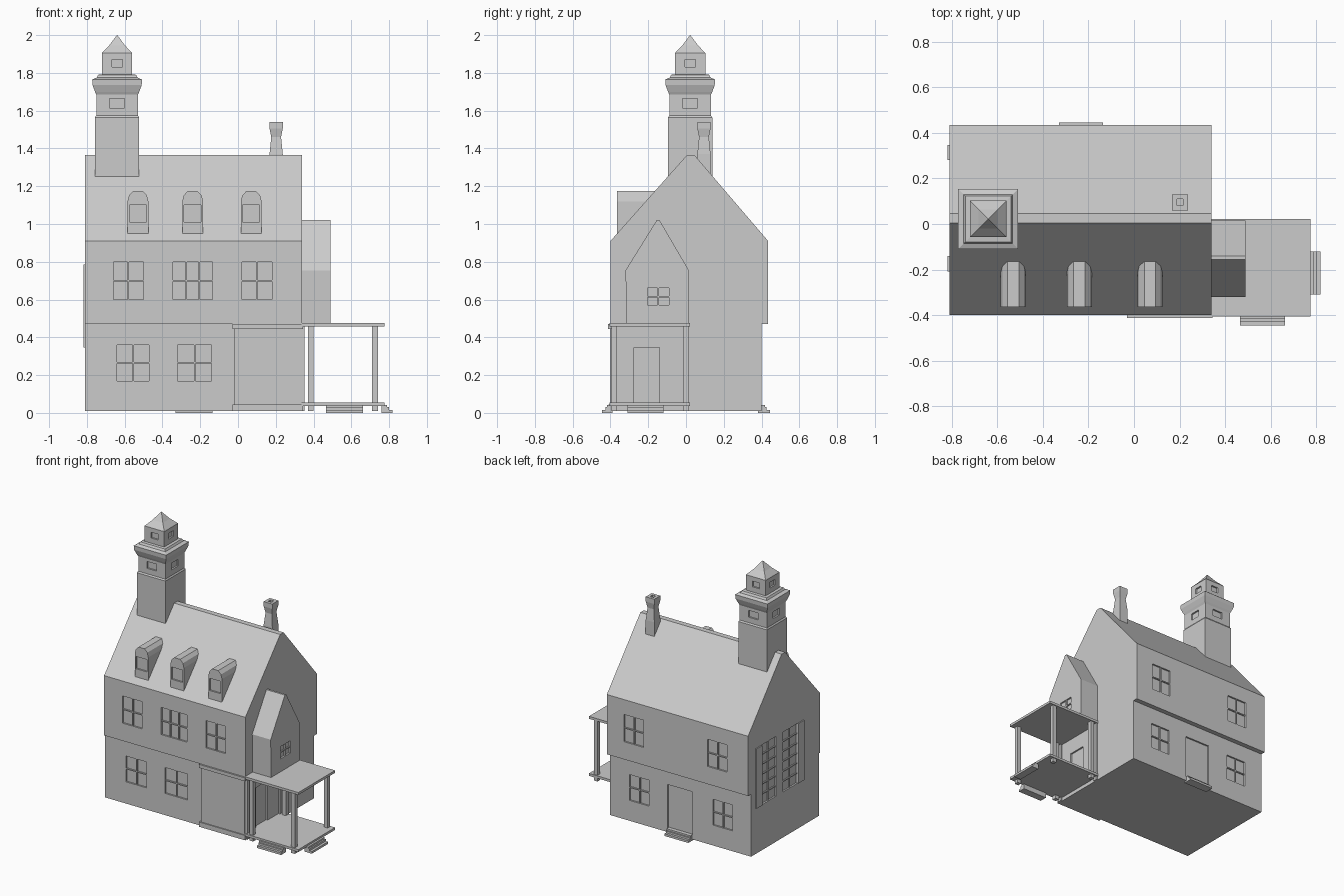
import bpy, bmesh

if "Cube" in bpy.data.objects:
    bpy.data.objects.remove(bpy.data.objects["Cube"])

mat = bpy.data.materials.new("plain_grey")
mat.diffuse_color = (0.6, 0.6, 0.6, 1)
mat.use_nodes = True
mat.node_tree.nodes["Principled BSDF"].inputs["Base Color"].default_value = mat.diffuse_color


def finish(name, bm):
    bmesh.ops.recalc_face_normals(bm, faces=bm.faces)
    me = bpy.data.meshes.new(name)
    bm.to_mesh(me)
    bm.free()
    me.materials.append(mat)
    ob = bpy.data.objects.new(name, me)
    bpy.context.collection.objects.link(ob)
    return ob


def boxes(name, items):
    """One object from boxes (x0, x1, y0, y1, z0, z1)."""
    bm = bmesh.new()
    for x0, x1, y0, y1, z0, z1 in items:
        vs = bmesh.ops.create_cube(bm, size=1)["verts"]
        for v in vs:
            v.co = (x1 if v.co.x > 0 else x0, y1 if v.co.y > 0 else y0, z1 if v.co.z > 0 else z0)
    return finish(name, bm)


def prism(name, pts, axis, a, b):
    """Profile of (u, z) points extruded along the x or y axis."""
    bm = bmesh.new()
    place = (lambda u, z, d: (d, u, z)) if axis == "x" else (lambda u, z, d: (u, d, z))
    lo = [bm.verts.new(place(u, z, a)) for u, z in pts]
    hi = [bm.verts.new(place(u, z, b)) for u, z in pts]
    bm.faces.new(lo)
    bm.faces.new(hi)
    for i in range(len(pts)):
        j = (i + 1) % len(pts)
        bm.faces.new((lo[i], lo[j], hi[j], hi[i]))
    return finish(name, bm)


def square_loft(name, cx, cy, rings):
    """Stack of square rings (half width, z)."""
    bm = bmesh.new()
    loops = [[bm.verts.new((cx + sx * h, cy + sy * h, z))
              for sx, sy in ((-1, -1), (1, -1), (1, 1), (-1, 1))] for h, z in rings]
    bm.faces.new(loops[0])
    bm.faces.new(loops[-1])
    for p, q in zip(loops, loops[1:]):
        for i in range(4):
            j = (i + 1) % 4
            bm.faces.new((p[i], p[j], q[j], q[i]))
    return finish(name, bm)


bars = []


def window(axis, wall, s, a0, a1, z0, z1, cols=2, rows=2, depth=0.012, w=0.008):
    """Recess cutter for a wall facing s along axis; adds the glazing bars."""
    def make(d0, d1, u0, u1, v0, v1):
        d0, d1 = sorted((d0, d1))
        return (d0, d1, u0, u1, v0, v1) if axis == "x" else (u0, u1, d0, d1, v0, v1)
    back, front = wall - s * (depth + 0.003), wall - s * 0.003
    for i in range(1, cols):
        u = a0 + (a1 - a0) * i / cols
        bars.append(make(back, front, u - w / 2, u + w / 2, z0, z1))
    for i in range(1, rows):
        v = z0 + (z1 - z0) * i / rows
        bars.append(make(back, front, a0, a1, v - w / 2, v + w / 2))
    return make(wall + s * 0.02, wall - s * depth, a0, a1, z0, z1)


def carve(ob, cutters):
    cut = boxes("recess_cutter", cutters)
    m = ob.modifiers.new("recess", "BOOLEAN")
    m.operation, m.solver, m.object = "DIFFERENCE", "EXACT", cut
    bpy.context.view_layer.update()
    dg = bpy.context.evaluated_depsgraph_get()
    me = bpy.data.meshes.new_from_object(ob.evaluated_get(dg))
    ob.modifiers.clear()
    ob.data = me
    bpy.data.objects.remove(cut)


# House body with gable roof
house = prism("house_body", [(-0.39, 0.01), (0.40, 0.01), (0.40, 0.47), (0.435, 0.47),
                             (0.435, 0.91), (0.045, 1.365), (0.005, 1.365), (-0.40, 0.91),
                             (-0.40, 0.47), (-0.39, 0.47)], "x", -0.81, 0.34)
cuts = []
# front windows
for a0, a1, c in ((-0.66, -0.50, 2), (-0.345, -0.135, 3), (0.02, 0.18, 2)):
    cuts.append(window("y", -0.40, -1, a0, a1, 0.60, 0.80, c))
for a0, a1 in ((-0.64, -0.47), (-0.32, -0.14)):
    cuts.append(window("y", -0.39, -1, a0, a1, 0.17, 0.36))
# back windows and door
for a0, a1 in ((-0.64, -0.48), (0.04, 0.20)):
    cuts.append(window("y", 0.435, 1, a0, a1, 0.60, 0.80))
for a0, a1 in ((-0.66, -0.50), (0.02, 0.18)):
    cuts.append(window("y", 0.40, 1, a0, a1, 0.16, 0.35))
cuts.append(window("y", 0.40, 1, -0.335, -0.13, 0.04, 0.36, 1, 1))
# tall left side windows, porch door
for a0, a1 in ((0.11, 0.28), (-0.14, 0.03)):
    cuts.append(window("x", -0.81, -1, a0, a1, 0.345, 0.785, 2, 6))
cuts.append(window("x", 0.34, 1, -0.275, -0.14, 0.055, 0.345, 1, 1))
carve(house, cuts)
boxes("side_shutters", [(-0.818, -0.805, y, y + 0.067, 0.345, 0.785) for y in (0.28, -0.208)])

# Dormers with faceted arched tops
for n, x in enumerate((-0.53, -0.24, 0.07)):
    half = [(0.055, 0.95), (0.055, 1.12), (0.047, 1.152), (0.025, 1.175)]
    d = prism(f"dormer_{n + 1}", [(x + u, z) for u, z in half] + [(x - u, z) for u, z in half[::-1]],
              "y", -0.365, -0.13)
    carve(d, [window("y", -0.365, -1, x - 0.045, x + 0.045, 1.01, 1.10, 1, 1)])

# Square tower with flared cornice and peaked cap
TX, TY = -0.64, 0.022
tower = square_loft("tower", TX, TY, [
    (0.117, 1.2), (0.117, 1.565), (0.11, 1.575), (0.11, 1.685), (0.117, 1.70), (0.13, 1.735),
    (0.132, 1.765), (0.108, 1.775), (0.10, 1.79), (0.08, 1.792), (0.08, 1.905), (0.076, 1.91),
    (0.042, 1.945), (0.001, 2.0)])
cuts = []
for h, w, z0, z1 in ((0.11, 0.04, 1.615, 1.665), (0.08, 0.028, 1.83, 1.872)):
    for s in (-1, 1):
        cuts.append(window("x", TX + s * h, s, TY - w, TY + w, z0, z1, 1, 1))
        cuts.append(window("y", TY + s * h, s, TX - w, TX + w, z0, z1, 1, 1))
carve(tower, cuts)

# Chimney with hollow top
square_loft("chimney", 0.202, 0.095, [(0.035, 1.2), (0.035, 1.37), (0.026, 1.46), (0.035, 1.505),
                                      (0.035, 1.54), (0.014, 1.54), (0.014, 1.49)])

# Gabled side room above the porch
room = prism("side_room", [(-0.315, 0.465), (0.015, 0.465), (0.015, 0.755), (-0.14, 1.02),
                           (-0.155, 1.02), (-0.32, 0.755)], "x", 0.335, 0.49)
carve(room, [window("x", 0.49, 1, -0.205, -0.09, 0.57, 0.66)])
boxes("window_bars", bars)

# Shop front panel with trims
boxes("front_panel", [(-0.02, 0.335, -0.402, -0.38, 0.01, 0.46),
                      (-0.03, 0.345, -0.412, -0.38, 0.445, 0.47),
                      (-0.03, 0.345, -0.41, -0.38, 0.01, 0.045)])

# Porch
boxes("porch_roof", [(0.335, 0.775, -0.405, 0.022, 0.457, 0.475)])
boxes("porch_floor", [(0.335, 0.775, -0.405, 0.022, 0.037, 0.055)])
boxes("porch_posts", [(x, x + 0.03, y, y + 0.03, 0.01, 0.46)
                      for x in (0.37, 0.71) for y in (-0.395, -0.015)])
boxes("porch_wall_posts", [(0.335, 0.352, y, y + 0.03, 0.01, 0.46) for y in (-0.395, -0.015)])

# Steps
tread = [(0.012, 0.015, 0.042), (0.022, 0.008, 0.03), (0.04, 0.0, 0.016)]
boxes("porch_side_steps", [(0.76, 0.778 + d, -0.31, -0.12, a, b) for d, a, b in tread])
boxes("porch_front_steps", [(0.465, 0.662, -0.405 - d, -0.39, a, b) for d, a, b in tread])
boxes("back_steps", [(-0.33, -0.135, 0.38, 0.405 + d, a, b) for d, a, b in tread])
